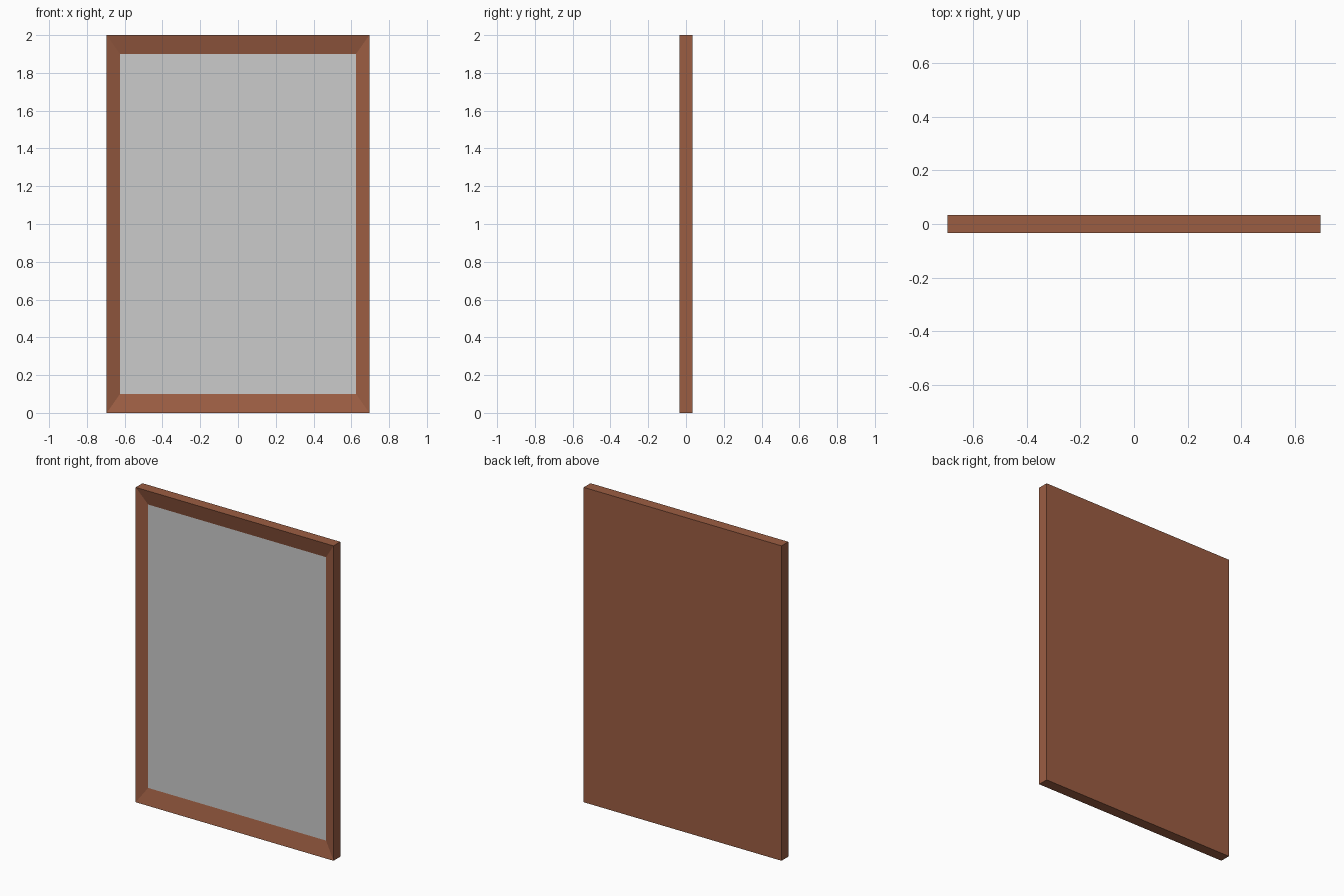
import bpy, bmesh
from mathutils import Matrix, Vector

if "Cube" in bpy.data.objects:
    bpy.data.objects.remove(bpy.data.objects["Cube"])

W, T, H = 1.39, 0.068, 2.0          # outer size
IW, IH, DEPTH = 1.25, 1.8, 0.025    # glass size and recess depth
glass_y = -T / 2 + DEPTH


def add_object(name, bm):
    mesh = bpy.data.meshes.new(name)
    bm.to_mesh(mesh)
    bm.free()
    obj = bpy.data.objects.new(name, mesh)
    bpy.context.collection.objects.link(obj)
    return obj


# Wooden frame: solid slab whose front slopes inward to the glass
bm = bmesh.new()
bmesh.ops.create_cube(bm, size=1, matrix=Matrix.Translation((0, 0, H / 2)) @ Matrix.Diagonal((W, T, H, 1)))
bm.normal_update()
front = min(bm.faces, key=lambda f: f.calc_center_median().y)
bmesh.ops.inset_region(bm, faces=[front], thickness=0.05)
for v in front.verts:
    v.co = Vector(((IW if v.co.x > 0 else -IW) / 2, glass_y,
                   H / 2 + (IH if v.co.z > H / 2 else -IH) / 2))
bmesh.ops.delete(bm, geom=[front], context='FACES_ONLY')
frame = add_object("mirror_frame", bm)
wood = bpy.data.materials.new("brown_wood")
wood.diffuse_color = (0.33, 0.11, 0.055, 1)
wood.use_nodes = True
wood.node_tree.nodes["Principled BSDF"].inputs["Base Color"].default_value = wood.diffuse_color
frame.data.materials.append(wood)

# Grey mirror glass filling the recess, facing the front
bm = bmesh.new()
corners = [(-1, -1), (1, -1), (1, 1), (-1, 1)]
bm.faces.new([bm.verts.new((x * IW / 2, glass_y, H / 2 + z * IH / 2)) for x, z in corners])
add_object("mirror_glass", bm)
